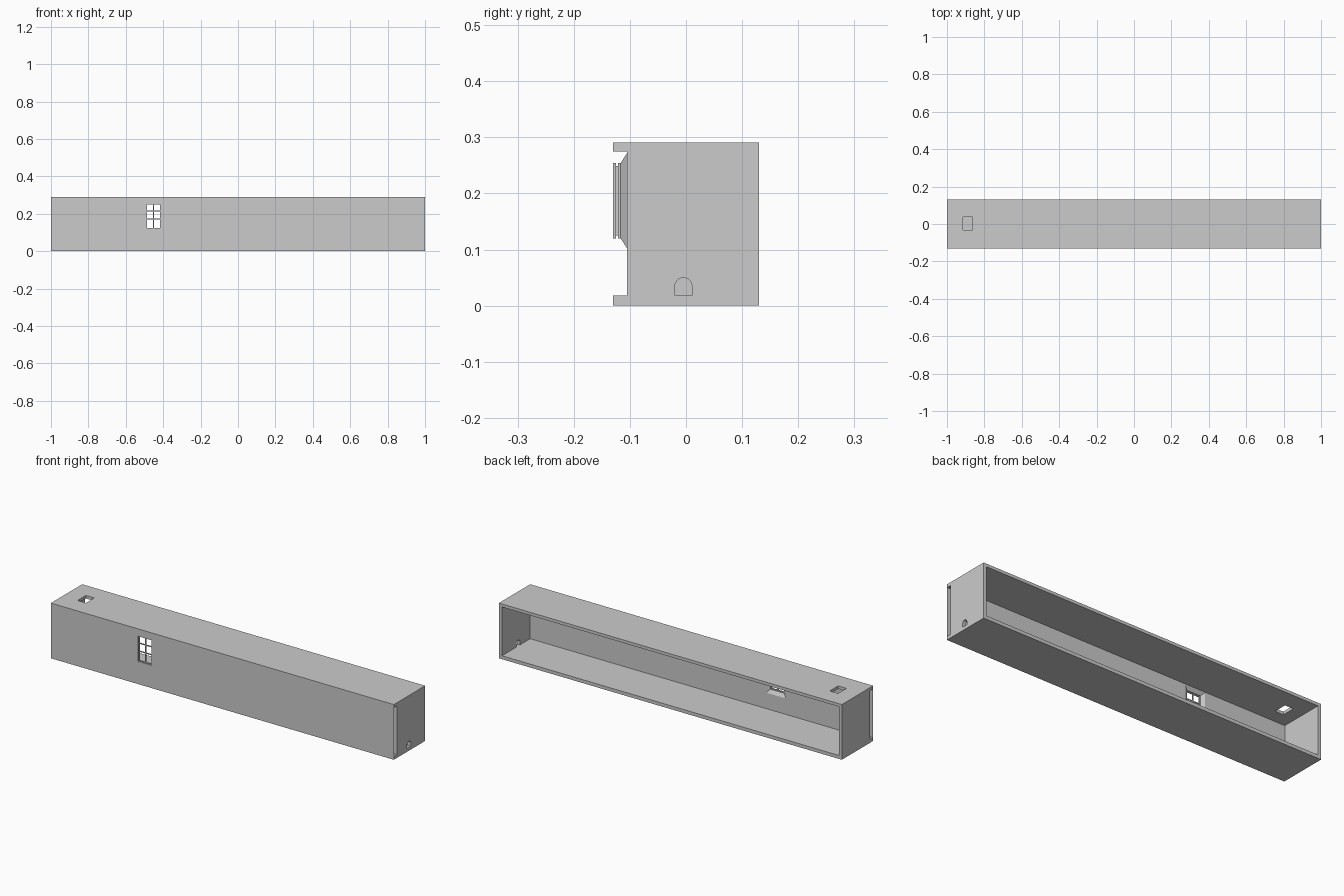
import bpy, bmesh, math

if "Cube" in bpy.data.objects:
    bpy.data.objects.remove(bpy.data.objects["Cube"])

H = 0.291            # overall height
Y0, Y1 = -0.13, 0.13  # front and back
WALL_IN = -0.105     # inner face of the front wall
FLOOR, CEIL = 0.018, 0.275
SKIN = 0.0003        # front wall is two thin skins, open at both ends
WX0, WX1, WZ0, WZ1 = -0.491, -0.411, 0.12, 0.254  # window opening
SPLAY = 0.018


def box(name, x0, x1, y0, y1, z0, z1):
    bm = bmesh.new()
    bmesh.ops.create_cube(bm, size=1)
    for v in bm.verts:
        v.co.x = x0 if v.co.x < 0 else x1
        v.co.y = y0 if v.co.y < 0 else y1
        v.co.z = z0 if v.co.z < 0 else z1
    return finish(name, bm)


def finish(name, bm):
    bmesh.ops.recalc_face_normals(bm, faces=bm.faces)
    me = bpy.data.meshes.new(name)
    bm.to_mesh(me)
    bm.free()
    ob = bpy.data.objects.new(name, me)
    bpy.context.collection.objects.link(ob)
    return ob


def cut(target, cutter):
    cutter.hide_render = True
    mod = target.modifiers.new("cut", 'BOOLEAN')
    mod.operation = 'DIFFERENCE'
    mod.solver = 'EXACT'
    mod.object = cutter
    bpy.context.view_layer.objects.active = target
    bpy.ops.object.modifier_apply(modifier=mod.name)
    bpy.data.objects.remove(cutter)


# Long shell, open at the back
shell = box("shell", -1, 1, Y0, Y1, 0, H)
cut(shell, box("room_cutter", -0.982, 0.982, WALL_IN, 0.2, FLOOR, CEIL))

# Hollow cavity running along the front wall
cut(shell, box("cavity_cutter", -1.1, 1.1, Y0 + SKIN, WALL_IN - SKIN, FLOOR, CEIL))

# Roof hatch
cut(shell, box("hatch_cutter", -0.913, -0.864, -0.033, 0.037, 0.25, 0.35))

# Arched doorway in the right end wall
R, CY, CZ = 0.0152, -0.0045, 0.0345
profile = [(CY - R, FLOOR), (CY + R, FLOOR)]
profile += [(CY + R * math.cos(math.pi * i / 16), CZ + R * math.sin(math.pi * i / 16))
            for i in range(17)]
bm = bmesh.new()
face = bm.faces.new([bm.verts.new((0.95, y, z)) for y, z in profile])
ext = bmesh.ops.extrude_face_region(bm, geom=[face])
for v in ext["geom"]:
    if isinstance(v, bmesh.types.BMVert):
        v.co.x = 1.05
cut(shell, finish("door_cutter", bm))

# Window holes in the outer and inner skins
cut(shell, box("window_cutter", WX0, WX1, -0.15, -0.12, WZ0, WZ1))
cut(shell, box("splay_cutter", WX0 - SPLAY, WX1 + SPLAY, -0.115, -0.095,
               WZ0 - SPLAY, WZ1 + SPLAY))

# Window reveal: stepped around the glazing, splayed towards the room
rings = [(Y0, 0), (-0.125, 0), (-0.125, -0.005), (-0.121, -0.005),
         (-0.121, 0), (-0.1165, 0), (WALL_IN, SPLAY)]
bm = bmesh.new()
loops = []
for y, g in rings:
    loops.append([bm.verts.new(p) for p in (
        (WX0 - g, y, WZ0 - g), (WX1 + g, y, WZ0 - g),
        (WX1 + g, y, WZ1 + g), (WX0 - g, y, WZ1 + g))])
for a, b in zip(loops, loops[1:]):
    for i in range(4):
        j = (i + 1) % 4
        bm.faces.new((a[i], a[j], b[j], b[i]))
reveal = finish("window_reveal", bm)
reveal.data.flip_normals()

# Glazing bars: two columns by three rows
B = 0.0025
mid = (WX0 + WX1) / 2
box("vertical_bar", mid - B, mid + B, -0.125, -0.121, WZ0 + 0.005, WZ1 - 0.005)
for z in (0.172, 0.214):
    box("horizontal_bar", WX0 + 0.005, WX1 - 0.005, -0.1248, -0.1212, z - B, z + B)
